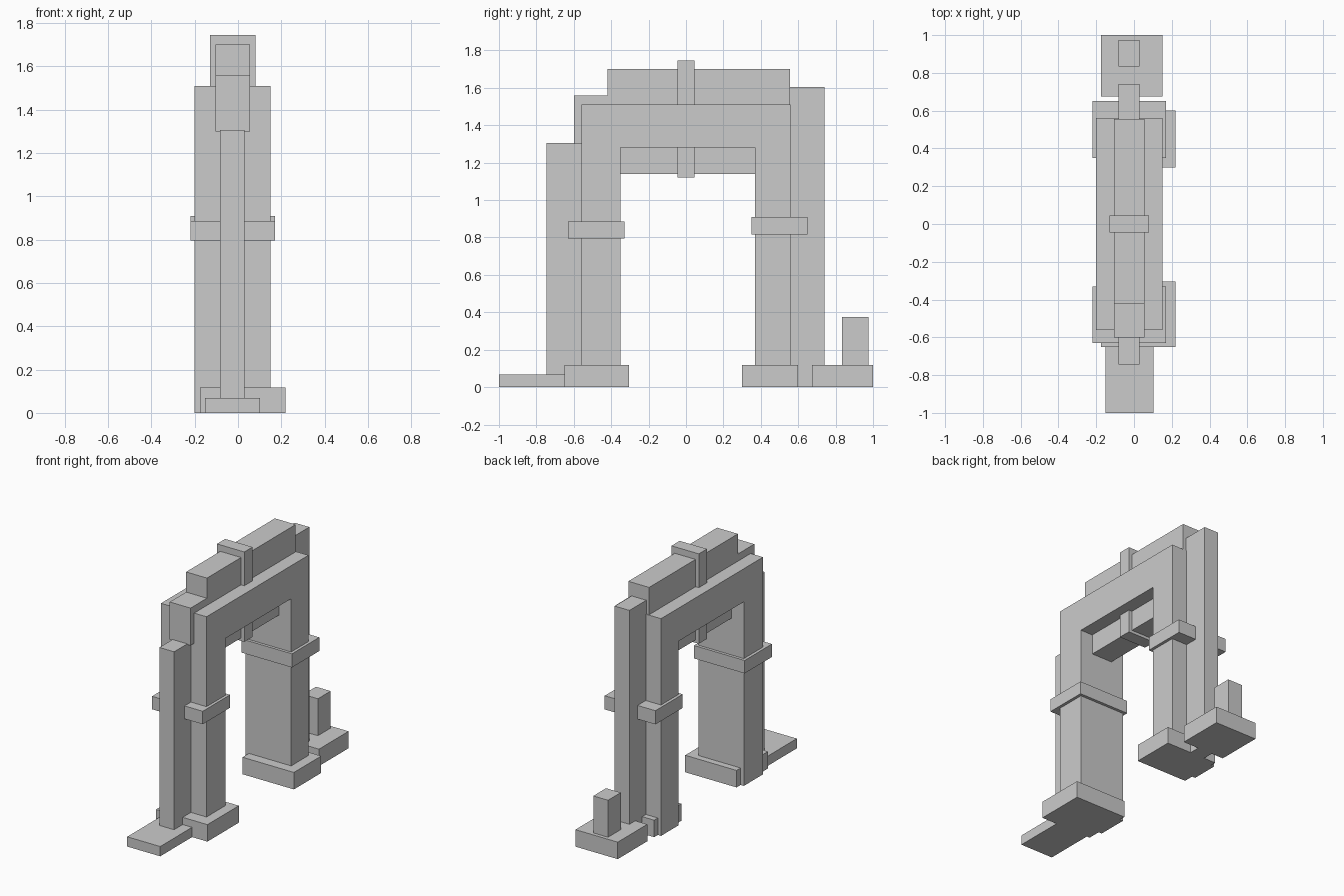
import bpy
import bmesh

if "Cube" in bpy.data.objects:
    bpy.data.objects.remove(bpy.data.objects["Cube"])


def box(name, x, y, z):
    """Box from (min, max) ranges on each axis."""
    bm = bmesh.new()
    bmesh.ops.create_cube(bm, size=1)
    for v in bm.verts:
        for i, (lo, hi) in enumerate((x, y, z)):
            v.co[i] = hi if v.co[i] > 0 else lo
    return add(name, bm)


def extrude_yz(name, profile, x0, x1):
    """Extrude a (y, z) outline along x."""
    bm = bmesh.new()
    face = bm.faces.new([bm.verts.new((x0, y, z)) for y, z in profile])
    new = bmesh.ops.extrude_face_region(bm, geom=[face])["geom"]
    for v in new:
        if isinstance(v, bmesh.types.BMVert):
            v.co.x = x1
    bmesh.ops.recalc_face_normals(bm, faces=bm.faces)
    return add(name, bm)


def add(name, bm):
    mesh = bpy.data.meshes.new(name)
    bm.to_mesh(mesh)
    bm.free()
    ob = bpy.data.objects.new(name, mesh)
    bpy.context.collection.objects.link(ob)
    return ob


# Main arch: two pillars and lintel in one outline
extrude_yz("arch", [(-0.56, 0), (-0.35, 0), (-0.35, 1.28), (0.37, 1.28),
                    (0.37, 0), (0.56, 0), (0.56, 1.51), (-0.56, 1.51)], -0.20, 0.15)

# Stepped ridge running through the lintel
extrude_yz("ridge", [(-0.60, 1.30), (-0.42, 1.30), (-0.42, 1.14), (0.555, 1.14),
                     (0.555, 1.70), (-0.42, 1.70), (-0.42, 1.56), (-0.60, 1.56)],
           -0.105, 0.055)

# Keystone band at the crown
box("keystone", (-0.13, 0.08), (-0.045, 0.045), (1.12, 1.745))

# Narrow buttress columns against the pillar ends
core = (-0.083, 0.03)
box("front_buttress", core, (-0.745, -0.55), (0, 1.305))
box("back_buttress", core, (0.55, 0.74), (0, 1.605))

# Bands round the pillars
box("front_band", (-0.22, 0.17), (-0.63, -0.33), (0.795, 0.885))
box("back_band", (-0.22, 0.17), (0.35, 0.65), (0.815, 0.91))

# Pillar bases
for name, y in (("front_base", (-0.65, -0.305)), ("back_base", (0.30, 0.60))):
    box(name, (-0.175, 0.22), y, (0, 0.118))

# Low step in front, block and post behind
box("front_step", (-0.152, 0.102), (-1.0, -0.64), (0, 0.068))
box("back_block", (-0.175, 0.15), (0.675, 1.0), (0, 0.118))
box("back_post", core, (0.835, 0.975), (0.11, 0.375))
